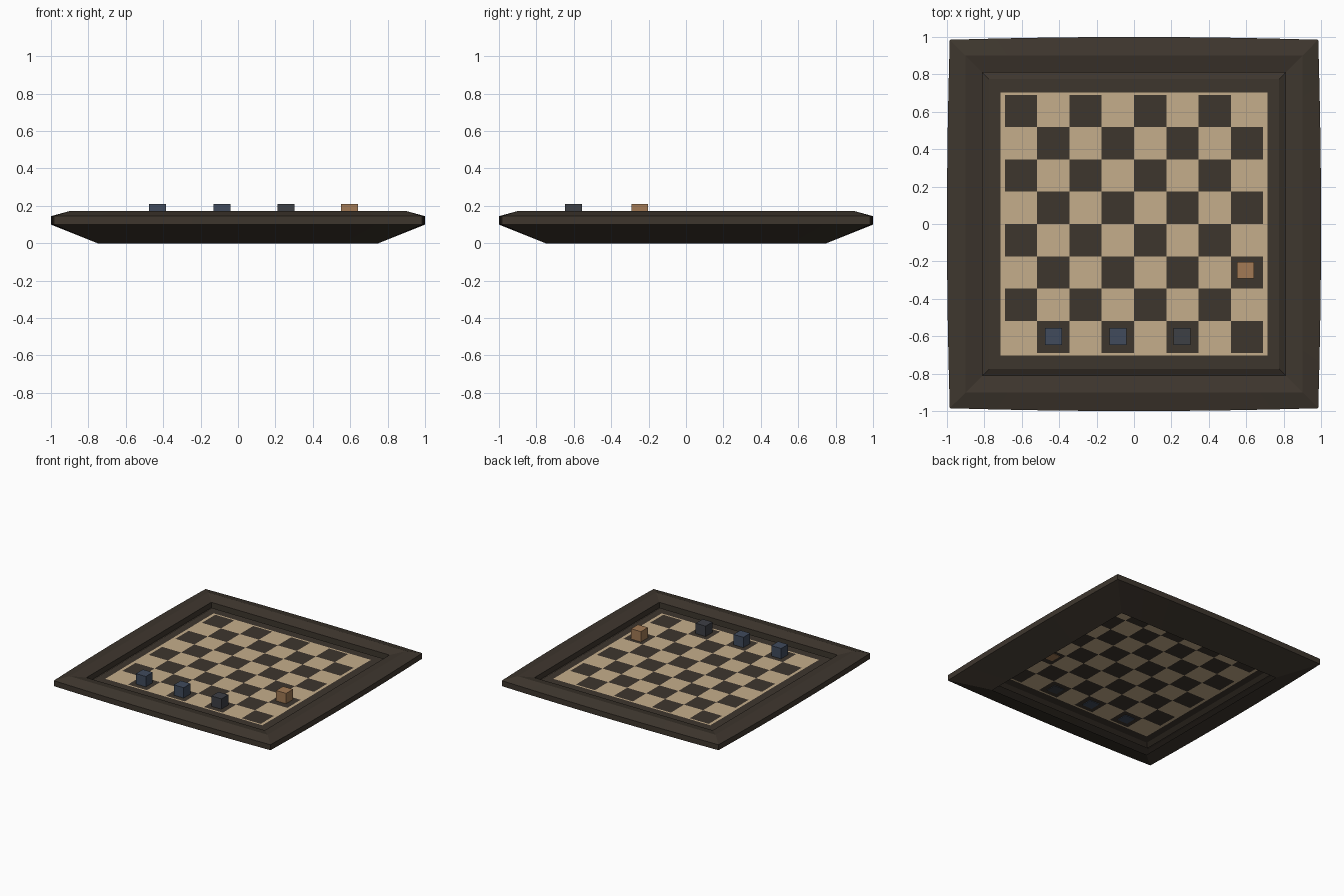
import bpy, bmesh

if "Cube" in bpy.data.objects:
    bpy.data.objects.remove(bpy.data.objects["Cube"])

def material(name, rgb):
    m = bpy.data.materials.new(name)
    m.diffuse_color = (*rgb, 1)
    m.use_nodes = True
    m.node_tree.nodes["Principled BSDF"].inputs["Base Color"].default_value = m.diffuse_color
    return m

wood = material("dark_wood", (0.048, 0.037, 0.027))
cream = material("cream", (0.56, 0.42, 0.26))
blue = material("slate_blue", (0.052, 0.070, 0.107))
charcoal = material("charcoal_blue", (0.047, 0.050, 0.060))
tan = material("tan", (0.36, 0.195, 0.09))

def finish(bm, name, mats):
    me = bpy.data.meshes.new(name)
    bm.to_mesh(me)
    bm.free()
    for m in mats:
        me.materials.append(m)
    ob = bpy.data.objects.new(name, me)
    bpy.context.collection.objects.link(ob)
    return ob

def square_rings(name, profile, n=8):
    """Sweep (half size, z, outward bow) rows around a square; bottom stays open."""
    bm = bmesh.new()
    rings = []
    for r, z, bow in profile:
        ring = []
        for side in range(4):
            for k in range(n):
                t = -1 + 2 * k / n
                x, y = t * r, -(r + bow * (1 - t * t))
                for _ in range(side):
                    x, y = -y, x
                ring.append(bm.verts.new((x, y, z)))
        rings.append(ring)
    for a, b in zip(rings, rings[1:]):
        for i in range(4 * n):
            j = (i + 1) % (4 * n)
            bm.faces.new((a[i], a[j], b[j], b[i]))
    return finish(bm, name, [wood])

# Frame: sloped underside, upright edge, peaked rim, inner wall, inset board border
square_rings("board_frame", [
    (0.75, 0.0, 0), (0.985, 0.10, 0.015), (0.985, 0.145, 0.015),
    (0.90, 0.172, 0), (0.81, 0.15, 0), (0.81, 0.105, 0),
    (0.775, 0.125, 0), (0.714, 0.125, 0)])

# Playing surface: 8 x 8 squares plus a thin cream margin
pitch, z = 0.1725, 0.125
def coords(edge):
    return [-edge] + [(i - 4) * pitch for i in range(9)] + [edge]
bm = bmesh.new()
grid = [[bm.verts.new((x, y, z)) for y in coords(0.704)] for x in coords(0.715)]
for i in range(10):
    for j in range(10):
        f = bm.faces.new((grid[i][j], grid[i + 1][j], grid[i + 1][j + 1], grid[i][j + 1]))
        inside = 1 <= i <= 8 and 1 <= j <= 8
        f.material_index = 1 if inside and (i + j) % 2 else 0
finish(bm, "checkered_surface", [cream, wood])

# Dark strip closing the gap beside the margin
for s in (-1, 1):
    bm = bmesh.new()
    y0, y1 = sorted((s * 0.704, s * 0.714))
    bm.faces.new([bm.verts.new(p) for p in
                  ((-0.714, y0, z), (0.714, y0, z), (0.714, y1, z), (-0.714, y1, z))])
    finish(bm, "border_strip", [wood])

# Cube pieces standing on the squares
def cube_piece(name, x, y, mat, size=0.09, base=0.12):
    bm = bmesh.new()
    bmesh.ops.create_cube(bm, size=size)
    bmesh.ops.translate(bm, verts=bm.verts, vec=(x, y, base + size / 2))
    finish(bm, name, [mat])

for k, (x, mat) in enumerate(((-0.43, blue), (-0.086, blue), (0.257, charcoal))):
    cube_piece(f"blue_piece_{k + 1}", x, -0.602, mat)
cube_piece("tan_piece", 0.596, -0.247, tan)
